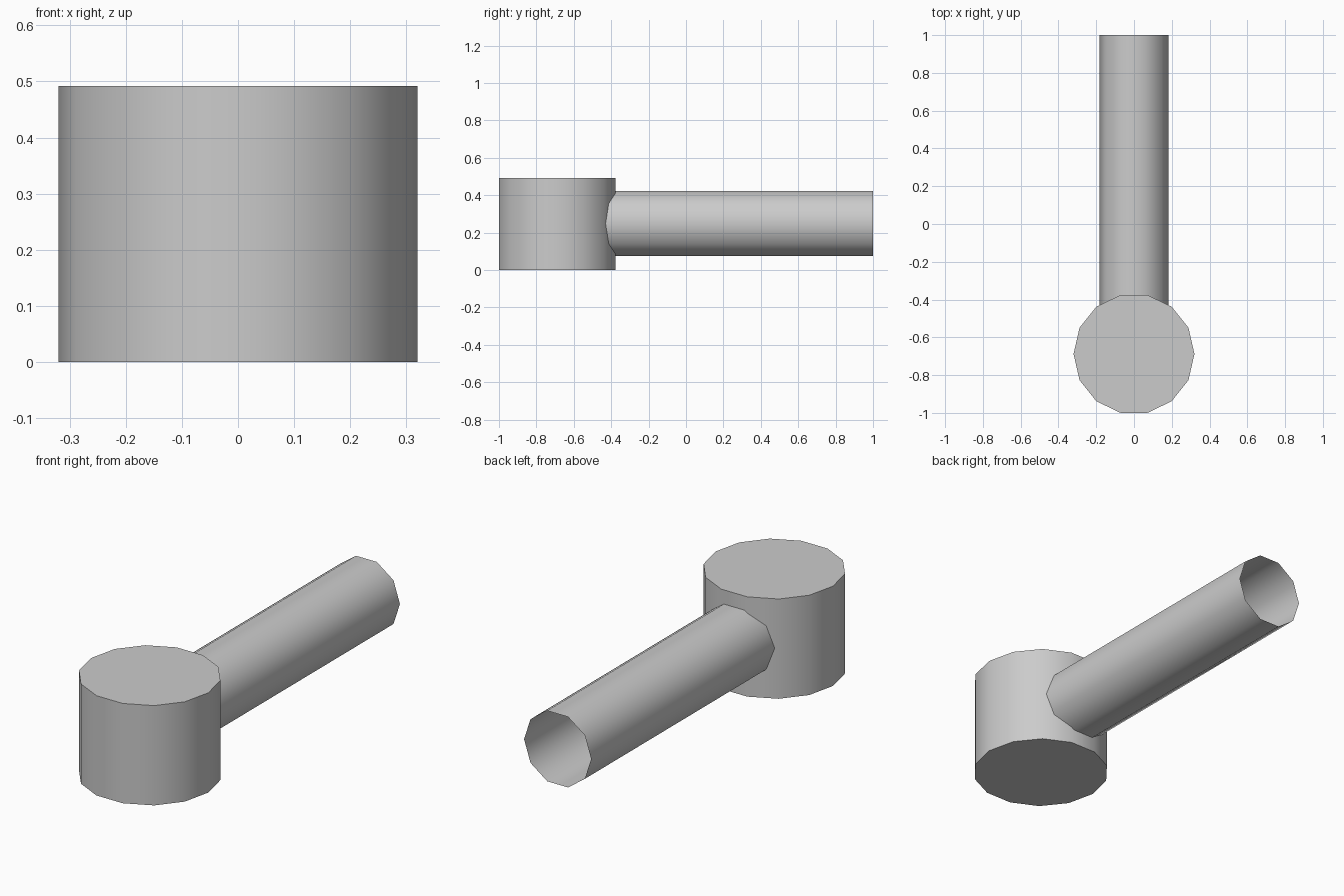
import bpy, bmesh, math
from mathutils import Vector

if "Cube" in bpy.data.objects:
    bpy.data.objects.remove(bpy.data.objects["Cube"])

grey = bpy.data.materials.new("light_grey")
grey.diffuse_color = (0.6, 0.6, 0.6, 1)
grey.use_nodes = True
grey.node_tree.nodes["Principled BSDF"].inputs["Base Color"].default_value = grey.diffuse_color


def cylinder(name, start, end, u, v, radius, sides, caps):
    """Straight cylinder from start to end, first corner along u."""
    bm = bmesh.new()
    u, v = Vector(u), Vector(v)
    rings = []
    for centre in (start, end):
        ring = []
        for i in range(sides):
            a = 2 * math.pi * i / sides
            ring.append(bm.verts.new(Vector(centre) + radius * (math.cos(a) * u + math.sin(a) * v)))
        rings.append(ring)
    low, high = rings
    for i in range(sides):
        j = (i + 1) % sides
        bm.faces.new((low[i], low[j], high[j], high[i]))
    if caps:
        bm.faces.new(low[::-1])
        bm.faces.new(high)
    for f in bm.faces:
        f.smooth = True
    mesh = bpy.data.meshes.new(name)
    bm.to_mesh(mesh)
    bm.free()
    mesh.set_sharp_from_angle(angle=math.radians(50))
    mesh.materials.append(grey)
    obj = bpy.data.objects.new(name, mesh)
    bpy.context.collection.objects.link(obj)
    return obj


# Upright closed drum, 14 sides
cylinder("drum", (0, -0.688, 0), (0, -0.688, 0.492), (1, 0, 0), (0, 1, 0), 0.32, 14, True)

# Open ten-sided tube running backwards out of the drum
cylinder("tube", (0, -0.5, 0.248), (0, 1, 0.248), (1, 0, 0), (0, 0, -1), 0.183, 10, False)
